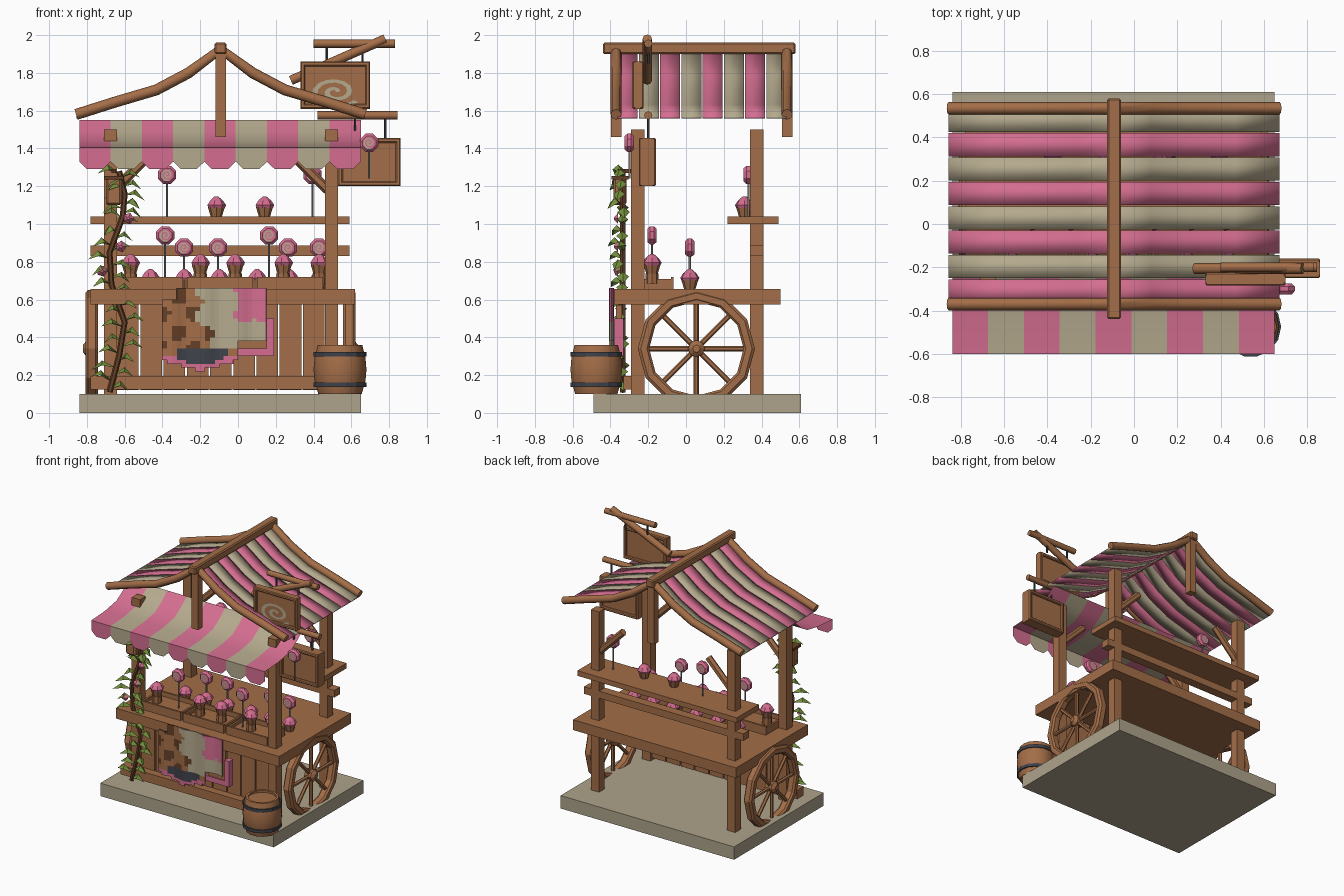
import bpy, bmesh, math, random
from math import sin, cos, pi
from mathutils import Vector, Matrix

old = bpy.data.objects.get("Cube")
if old:
    bpy.data.objects.remove(old)
random.seed(4)


def material(name, r, g, b):
    m = bpy.data.materials.new(name)
    m.use_nodes = True
    m.diffuse_color = (r, g, b, 1)
    m.node_tree.nodes["Principled BSDF"].inputs["Base Color"].default_value = (r, g, b, 1)
    return m


WOOD = material("warm wood", .37, .155, .065)
DARK = material("dark wood", .13, .05, .02)
PINK = material("pink", .66, .155, .28)
CREAM = material("cream", .46, .40, .27)
STONE = material("stone", .42, .37, .26)
LEAF = material("leaf green", .17, .27, .045)
IRON = material("iron", .05, .055, .07)
STICK = material("grey stick", .30, .28, .25)


def finish(name, bm, *mats, smooth=None):
    me = bpy.data.meshes.new(name)
    bm.normal_update()
    bm.to_mesh(me)
    bm.free()
    for m in mats:
        me.materials.append(m)
    if smooth:
        for p in me.polygons:
            p.use_smooth = True
        me.set_sharp_from_angle(angle=math.radians(smooth))
    ob = bpy.data.objects.new(name, me)
    bpy.context.collection.objects.link(ob)
    return ob


def box(name, x, y, z, mat=WOOD, bevel=0):
    """Box from (low, high) ranges."""
    bm = bmesh.new()
    bmesh.ops.create_cube(bm, size=1)
    for v in bm.verts:
        v.co = [r[0] + (c + .5) * (r[1] - r[0]) for c, r in zip(v.co, (x, y, z))]
    if bevel:
        bmesh.ops.bevel(bm, geom=bm.edges[:], offset=bevel, segments=1, affect='EDGES')
    return finish(name, bm, mat)


def tube(name, pts, r, mat=WOOD, sides=8, ref=(0, 1, 0)):
    """Round log or rod following a path."""
    pts, bm, rings = [Vector(p) for p in pts], bmesh.new(), []
    for i, p in enumerate(pts):
        t = (pts[min(i + 1, len(pts) - 1)] - pts[max(i - 1, 0)]).normalized()
        a = t.cross(Vector(ref)).normalized()
        b = t.cross(a)
        rings.append([bm.verts.new(p + r * (a * cos(k * 2 * pi / sides) + b * sin(k * 2 * pi / sides)))
                      for k in range(sides)])
    for q, s in zip(rings, rings[1:]):
        for k in range(sides):
            bm.faces.new((q[k], q[k - 1], s[k - 1], s[k]))
    bm.faces.new(rings[0])
    bm.faces.new(rings[-1])
    bmesh.ops.recalc_face_normals(bm, faces=bm.faces[:])
    return finish(name, bm, mat, smooth=50)


def lathe(name, prof, loc, mat, sides=10, turn=None, closed=False, smooth=None):
    """Turned part: (radius, height) profile around z, then rotated by turn."""
    bm, rings = bmesh.new(), []
    for r, z in prof:
        rings.append([bm.verts.new((r * cos(k * 2 * pi / sides), r * sin(k * 2 * pi / sides), z))
                      for k in range(sides)])
    for q, s in zip(rings, rings[1:] + rings[:1] if closed else rings[1:]):
        for k in range(sides):
            bm.faces.new((q[k - 1], q[k], s[k], s[k - 1]))
    if not closed:
        bm.faces.new(rings[0])
        bm.faces.new(rings[-1])
    bmesh.ops.recalc_face_normals(bm, faces=bm.faces[:])
    bm.transform(Matrix.Translation(loc) @ (turn or Matrix()))
    return finish(name, bm, mat, smooth=smooth)


def swirl(name, x, y, z, r, width, turns, mat, squash=1):
    """Flat spiral plate facing the front."""
    bm, n, pairs = bmesh.new(), int(turns * 14), []
    for i in range(n + 1):
        a, d = turns * 2 * pi * i / n, r * (.15 + .85 * i / n)
        pairs.append([bm.verts.new((x + e * cos(a), y, z + e * sin(a) * squash)) for e in (d - width, d)])
    for p, q in zip(pairs, pairs[1:]):
        bm.faces.new((p[0], p[1], q[1], q[0])).normal_flip()
    return finish(name, bm, mat)


def cupcake(x, y, z):
    lathe("cupcake_case", [(.03, 0), (.045, .05)], (x, y, z), WOOD, 8)
    lathe("cupcake_icing", [(.045, .045), (.052, .06), (.035, .085), (.01, .106)], (x, y, z), PINK, 7)


def lollipop(x, y, z, low):
    tube("lollipop_stick", [(x, y, low), (x, y, z)], .006, STICK, 5)
    lathe("lollipop_head", [(.038, -.025), (.052, -.01), (.052, .01), (.038, .025)], (x, y, z), PINK, 8,
          Matrix.Rotation(pi / 2, 4, 'X') @ Matrix.Rotation(pi / 8, 4, 'Z'))
    for s in (-1, 1):
        swirl("lollipop_swirl", x, y + s * .028, z, .036, .009, 1.8, CREAM)


# Base, counter and front wall
box("base_slab", (-.84, .65), (-.49, .61), (0, .1), STONE)
box("counter_top", (-.78, .62), (-.38, .5), (.575, .655))
box("front_bottom_rail", (-.78, .5), (-.33, -.25), (.125, .195))
for i in range(9):
    x = -.64 + i * .123
    box("front_plank", (x, x + .114), (-.27, -.24), (.12, .575))

# Corner posts with knee braces
for x, s in ((-.675, 1), (.495, -1)):
    for y in (-.255, .375):
        box("corner_post", (x - .035, x + .035), (y - .035, y + .035), (.1, 1.5))
        tube("knee_brace", [(x + s * .02, y, 1.18), (x + s * .22, y, 1.38)], .026, sides=6)

# Back shelf and rail
box("back_shelf", (-.78, .59), (.22, .49), (1, 1.04))
box("back_rail", (-.78, .59), (.34, .41), (.83, .885))

# Wheels
SECTION = [(.31, -.02), (.31, .02), (.295, .033), (.262, .033), (.25, .02), (.25, -.02), (.262, -.033), (.295, -.033)]
for x, s in ((-.775, -1), (.59, 1)):
    turn = Matrix.Rotation(s * pi / 2, 4, 'Y')
    hub = Vector((x, .055, .34))
    lathe("wheel_rim", SECTION, (x, .055, .405), WOOD, 12, turn, closed=True).location.z = -.065
    lathe("wheel_hub", [(.045, -.03), (.045, .025), (.02, .045)], hub, WOOD, 8, turn)
    for k in range(8):
        d = Vector((0, cos(k * pi / 4), sin(k * pi / 4)))
        tube("wheel_spoke", [hub + d * .03, hub + d * .265], .014, sides=6, ref=(1, 0, 0))

# Roof timbers
RIDGE = -.092
SLOPE = [(.765, 1.58), (.56, 1.645), (.34, 1.71), (.17, 1.80), (0, 1.925)]
roof_line = [(RIDGE - d, z) for d, z in SLOPE] + [(RIDGE + d, z) for d, z in SLOPE[-2::-1]]
box("ridge_beam", (RIDGE - .032, RIDGE + .032), (-.44, .58), (1.9, 1.96), bevel=.008)
for y in (-.37, .535):
    tube("roof_rafter", [(x, y, z) for x, z in roof_line], .029)
    box("king_post", (RIDGE - .028, RIDGE + .028), (y - .028, y + .028), (1.46, 1.93))

# Striped roof cloth
for i in range(8):
    bm = bmesh.new()
    y = -.365 + i * .1125
    rows = [[bm.verts.new((x, y + e, z - .012)) for e in (.003, .1095)] for x, z in roof_line]
    for p, q in zip(rows, rows[1:]):
        bm.faces.new((p[0], q[0], q[1], p[1]))
    ob = finish("roof_stripe", bm, (PINK, CREAM)[i % 2], smooth=50)
    ob.modifiers.new("thickness", 'SOLIDIFY').thickness = .01

# Striped front awning with a scalloped edge
DRAPE = [(-.14, 1.55), (-.21, 1.49), (-.29, 1.44), (-.43, 1.415), (-.6, 1.405)]
w = 1.49 / 9
for i in range(9):
    bm = bmesh.new()
    x = -.84 + i * w
    rows = [[bm.verts.new((x + e, y, z)) for e in (0, w)] for y, z in DRAPE]
    for p, q in zip(rows, rows[1:]):
        bm.faces.new((p[0], q[0], q[1], p[1]))
    low = [bm.verts.new((x + e * w, -.6, z)) for e, z in ((0, 1.33), (.25, 1.29), (.75, 1.29), (1, 1.33))]
    bm.faces.new([rows[-1][0]] + low + [rows[-1][1]])
    finish("awning_stripe", bm, (PINK, CREAM)[i % 2], smooth=40)


# Hanging signs
def sign(x, y, z):
    box("sign_board", x, (y[0] + .015, y[1] - .015), z)
    for a in (x[0], x[1] - .025):
        box("sign_frame_side", (a, a + .025), y, z, bevel=.006)
    for a in (z[0], z[1] - .025):
        box("sign_frame_bar", x, y, (a, a + .025), bevel=.006)


sign((.33, .70), (-.285, -.225), (1.61, 1.86))
sign((.53, .86), (-.25, -.16), (1.2, 1.455))
swirl("sign_swirl", .515, -.274, 1.70, .15, .028, 1.9, CREAM, .62)
tube("sign_top_beam", [(.4, -.2, 1.955), (.83, -.2, 1.955)], .022)
tube("sign_diagonal", [(.28, -.205, 1.76), (.78, -.205, 1.98)], .025)
tube("sign_low_beam", [(.42, -.2, 1.575), (.845, -.2, 1.575)], .022)
for x, lo, hi in ((.62, 1.45, 1.58), (.78, 1.45, 1.58), (.47, 1.85, 1.95), (.66, 1.85, 1.95)):
    tube("sign_rod", [(x, -.2, lo), (x, -.2, hi)], .007, IRON, 5)

# Sweets and their trays
for x in (-.64, -.27, .1):
    for y in (-.29, -.08):
        box("tray_side", (x, x + .35), (y, y + .015), (.655, .72))
    for e in (x, x + .335):
        box("tray_end", (e, e + .015), (-.29, -.065), (.655, .71))
    box("tray_floor", (x, x + .35), (-.28, -.07), (.655, .685))
for x in (-.57, -.2, -.015, .24, .43):
    cupcake(x, -.18, .735)
    lathe("cupcake_stand", [(.035, 0), (.035, .055)], (x, -.18, .682), WOOD, 8)
for x in (-.465, -.285, -.1, .1, .27, .43):
    cupcake(x, .02, .655)
for x in (-.115, .14):
    cupcake(x, .31, 1.04)
for x, y, z, low in ((-.375, .33, 1.26, 1.04), (.395, .33, 1.26, 1.04), (-.385, -.18, .94, .68), (.165, -.18, .94, .68),
                     (-.285, .02, .875, .7), (-.105, .02, .875, .7), (.265, .02, .875, .7), (.43, .02, .875, .7),
                     (.695, -.3, 1.43, 1.24)):
    lollipop(x, y, z, low)

# Barrel
BULGE = [(.115, 0), (.135, .07), (.14, .13), (.135, .19), (.118, .26), (.1, .26), (.1, .245)]
lathe("barrel", BULGE, (.54, -.475, .1), WOOD, 14, smooth=30)
for z in (.15, .31):
    lathe("barrel_hoop", [(.13, -.012), (.14, -.012), (.14, .012), (.13, .012)], (.54, -.475, z), IRON, 14, closed=True)

# Lantern on the front post
box("lantern", (-.70, -.615), (-.385, -.315), (1.1, 1.25), bevel=.012)
box("lantern_cap", (-.71, -.605), (-.395, -.305), (1.235, 1.255), DARK)
box("lantern_arm", (-.67, -.645), (-.36, -.27), (1.27, 1.29), DARK)

# Draped patchwork cloth on the counter front
bm = bmesh.new()
n = 22
grid = [[bm.verts.new((-.4 + .55 * i / n, -.39 - .008 * sin(i * .9), .22 + .44 * j / n)) for j in range(n + 1)]
        for i in range(n + 1)]
for i in range(n):
    for j in range(n):
        x, z = -.4 + .55 * (i + .5) / n, .22 + .44 * (j + .5) / n
        rim = .22 + .3 * abs(x + .2)
        if z < rim or (x > 0 and z < .38) or (x < -.33 and z > .6):
            continue
        f = bm.faces.new((grid[i][j], grid[i + 1][j], grid[i + 1][j + 1], grid[i][j + 1]))
        wave = .025 * sin(z * 40) + .015 * sin(x * 55)
        if z < rim + .03:
            f.material_index = 2
        elif z < .34:
            f.material_index = 3 if x > -.32 and x < -.04 else 0
        elif x + wave > -.02 and z + wave > .5:
            f.material_index = 2
        elif x + wave > -.2 + .5 * max(0, .48 - z):
            f.material_index = 1
        elif sin(x * 38 + 1) * sin(z * 33) > .2:
            f.material_index = 4
bmesh.ops.delete(bm, geom=[v for v in bm.verts if not v.link_faces], context='VERTS')
cloth = finish("patchwork_cloth", bm, WOOD, CREAM, PINK, IRON, DARK)
cloth.modifiers.new("thickness", 'SOLIDIFY').thickness = -.009
box("side_panel", (0, .15), (-.37, -.34), (.34, .57))
box("side_panel_trim_low", (-.02, .19), (-.38, -.33), (.3, .34), PINK)
box("side_panel_trim_right", (.15, .19), (-.38, -.33), (.3, .5), PINK)

# Climbing vine with leaves and blossoms
STEM = [(-.68, .11), (-.63, .3), (-.6, .48), (-.67, .68), (-.68, .85), (-.61, 1.04), (-.6, 1.16), (-.63, 1.28)]
tube("vine_stem", [(x, -.335, z) for x, z in STEM], .016, DARK, 6)
bm = bmesh.new()
for k in range(36):
    t = (k + .5) / 36 * (len(STEM) - 1)
    i, f = int(t), t % 1
    base = Vector((STEM[i][0], 0, STEM[i][1])).lerp(Vector((STEM[i + 1][0], 0, STEM[i + 1][1])), f)
    base.y = -.335
    out = Vector(((-1) ** k * random.uniform(.5, 1), -random.uniform(-.1, .6), random.uniform(0, .3))).normalized()
    side = out.cross(Vector((0, 0, 1))).normalized()
    ln = random.uniform(.09, .14)
    mid, tip = base + out * ln * .55 + Vector((0, 0, .03)), base + out * ln - Vector((0, 0, .03))
    a, c, m = bm.verts.new(base), bm.verts.new(tip), bm.verts.new(mid)
    for s in (-1, 1):
        e = bm.verts.new(mid + side * s * .032 - Vector((0, 0, .025)))
        bm.faces.new((a, e, m))
        bm.faces.new((m, e, c))
finish("vine_leaves", bm, LEAF)
for x, z in ((-.58, 1.03), (-.72, .75), (-.62, .88)):
    lathe("blossom", [(.03, 0), (.008, .02)], (x, -.36, z), PINK, 5, Matrix.Rotation(pi / 2, 4, 'X'))
